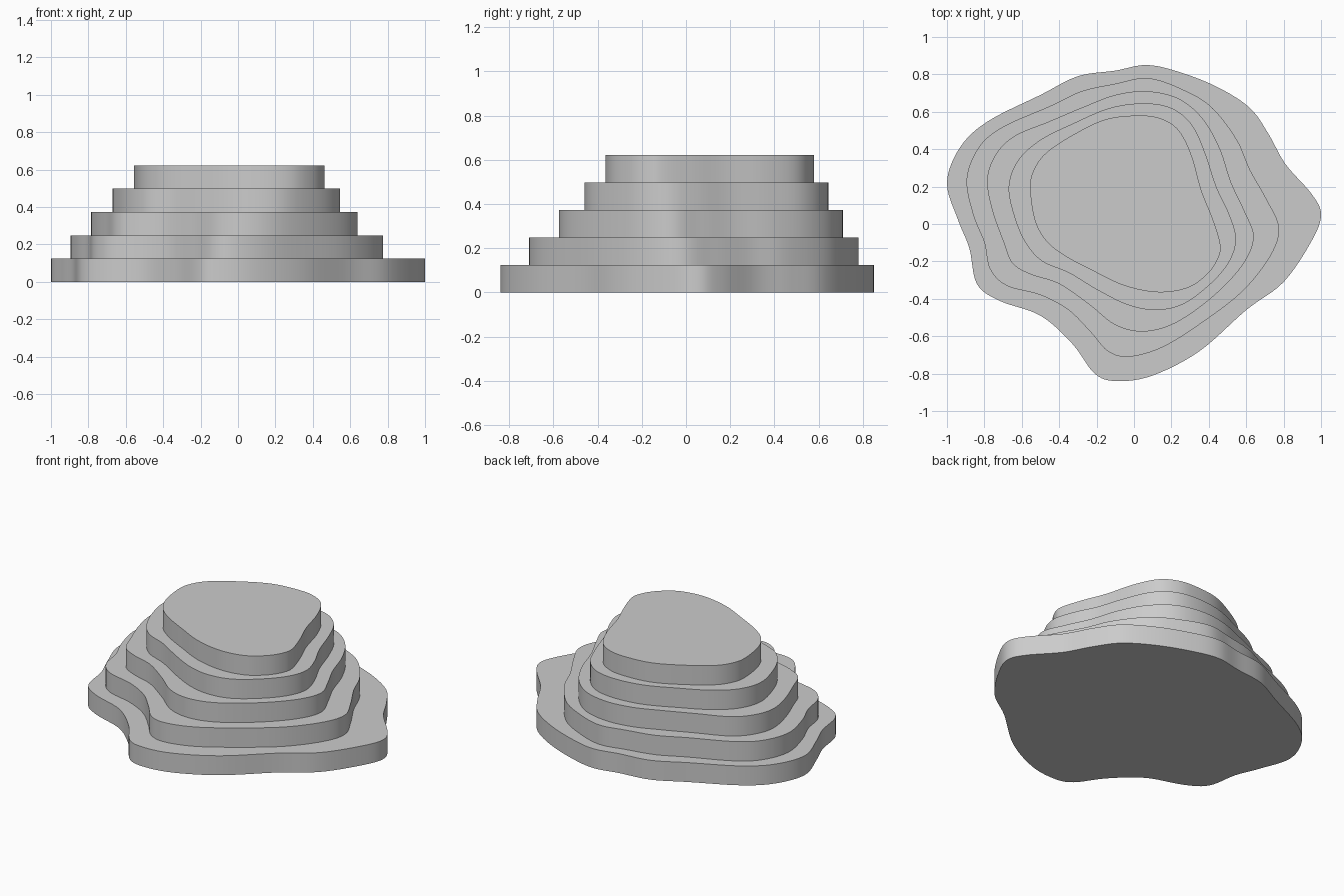
import bpy
import bmesh
import math
from mathutils import Vector

cube = bpy.data.objects.get("Cube")
if cube:
    bpy.data.objects.remove(cube, do_unlink=True)

LAYER_HEIGHT = 0.1245
SUBDIVISIONS = 6

# Stone colour
stone = bpy.data.materials.new("stone grey")
stone.use_nodes = True
grey = (0.6, 0.6, 0.6, 1.0)
stone.diffuse_color = grey
stone.node_tree.nodes["Principled BSDF"].inputs["Base Color"].default_value = grey


def smooth_outline(points):
    """Closed curve passing through the control points (given in hundredths)."""
    controls = [Vector(p) / 100 for p in points]
    count = len(controls)
    outline = []
    for i in range(count):
        before, start, end, after = (controls[(i + k) % count] for k in (-1, 0, 1, 2))
        for step in range(SUBDIVISIONS):
            t = step / SUBDIVISIONS
            tangent_start = (end - before) / 2
            tangent_end = (after - start) / 2
            outline.append(start * (2 * t**3 - 3 * t**2 + 1)
                           + tangent_start * (t**3 - 2 * t**2 + t)
                           + end * (3 * t**2 - 2 * t**3)
                           + tangent_end * (t**3 - t**2))
    return outline


def terrace(name, level, points):
    """Straight-sided slab standing on the slab below."""
    bm = bmesh.new()
    base = level * LAYER_HEIGHT
    ring = [bm.verts.new((p.x, p.y, base)) for p in smooth_outline(points)]
    floor = bm.faces.new(ring)
    top = bmesh.ops.extrude_face_region(bm, geom=[floor], use_keep_orig=True)
    raised = [v for v in top["geom"] if isinstance(v, bmesh.types.BMVert)]
    bmesh.ops.translate(bm, verts=raised, vec=(0, 0, LAYER_HEIGHT))
    bmesh.ops.recalc_face_normals(bm, faces=bm.faces)
    mesh = bpy.data.meshes.new(name)
    bm.to_mesh(mesh)
    bm.free()
    mesh.materials.append(stone)
    slab = bpy.data.objects.new(name, mesh)
    bpy.context.collection.objects.link(slab)
    bpy.ops.object.select_all(action='DESELECT')
    slab.select_set(True)
    bpy.context.view_layer.objects.active = slab
    bpy.ops.object.shade_smooth_by_angle(angle=math.radians(40))


# Outlines run counter-clockwise from the left-hand tip
terrace("base_terrace", 0, [
    (100, 5), (95, 16), (81, 32), (72, 48), (62, 62), (45, 73), (25, 81),
    (7, 85), (-10, 82), (-30, 79), (-50, 69), (-78, 55), (-93, 41),
    (-100, 22), (-94, 2), (-88, -13), (-84, -32), (-72, -41), (-50, -49),
    (-33, -64), (-21, -80), (-9, -84), (10, -81), (35, -68), (60, -46),
    (80, -31), (95, -9)])

terrace("lower_terrace", 1, [
    (77.5, -2), (71, 13), (62, 29), (55, 45), (42, 62), (28, 71), (8, 78),
    (-10, 75), (-28, 71), (-45, 63), (-70, 52), (-83, 41), (-89.5, 24),
    (-86, 5), (-80, -10), (-77, -24), (-68, -33), (-50, -38), (-35, -46),
    (-23, -58), (-14, -68), (-3, -71), (15, -66), (36, -53), (58, -36),
    (73, -17)])

terrace("middle_terrace", 2, [
    (64, -7), (59, 7), (52, 22), (46, 40), (37, 56), (24, 67), (7, 71),
    (-10, 69), (-26, 63), (-45, 55), (-64, 47), (-74, 37), (-78.5, 24),
    (-76, 8), (-70, -9), (-65, -21), (-55, -27), (-40, -32), (-24, -43),
    (-10, -54), (5, -57.5), (22, -53), (42, -39), (58, -22)])

terrace("upper_terrace", 3, [
    (54.5, -8), (51, 5), (44, 20), (38, 38), (31, 53), (20, 62), (5, 64.5),
    (-13, 62), (-32, 54), (-50, 45), (-62, 34), (-67, 20), (-64, 4),
    (-58, -10), (-49, -20), (-35, -26), (-20, -35), (-4, -43), (11, -46),
    (26, -43), (41, -32), (51, -20)])

terrace("summit_terrace", 4, [
    (46, -10), (42, 3), (36, 18), (31, 36), (24, 50), (14, 56.5), (2, 58),
    (-15, 56), (-32, 48), (-47, 38), (-54, 28), (-55.5, 18), (-53, 2),
    (-47, -9), (-37, -17), (-22, -25), (-5, -33), (13, -36.5), (29, -34),
    (40, -26), (45.5, -17)])
